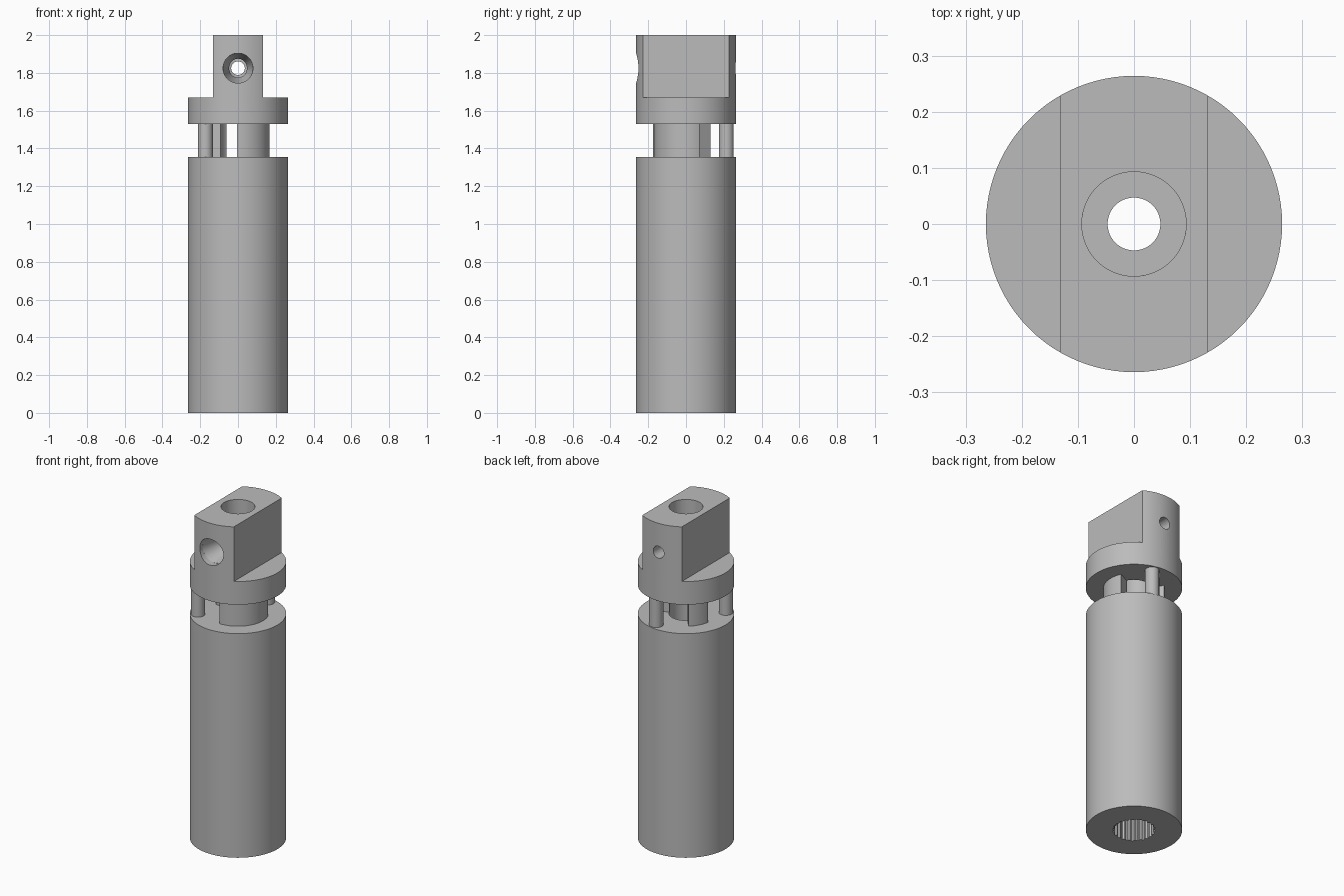
import bpy, bmesh, math
from mathutils import Matrix, Vector

if "Cube" in bpy.data.objects:
    bpy.data.objects.remove(bpy.data.objects["Cube"])

grey = bpy.data.materials.new("plain grey")
grey.use_nodes = True
COLOUR = (0.5, 0.5, 0.5, 1)
grey.diffuse_color = COLOUR
grey.node_tree.nodes["Principled BSDF"].inputs["Base Color"].default_value = COLOUR

R, BORE, SEGS = 0.264, 0.093, 96
BODY_TOP, FLANGE_LOW, FLANGE_TOP, TOP = 1.355, 1.53, 1.67, 2.0


def finish(bm, name):
    bmesh.ops.recalc_face_normals(bm, faces=bm.faces)
    mesh = bpy.data.meshes.new(name)
    bm.to_mesh(mesh)
    bm.free()
    mesh.materials.append(grey)
    obj = bpy.data.objects.new(name, mesh)
    bpy.context.collection.objects.link(obj)
    return obj


def smooth(obj):
    bpy.ops.object.select_all(action="DESELECT")
    obj.select_set(True)
    bpy.context.view_layer.objects.active = obj
    bpy.ops.object.shade_smooth_by_angle(angle=math.radians(30))


def lathe(name, profile, start=0, end=360, segs=SEGS, teeth=None):
    """Turn a closed (radius, z) profile; teeth is the set of notched points."""
    bm = bmesh.new()
    closed = end - start == 360
    rings = []
    for i in range(segs if closed else segs + 1):
        a = math.radians(start + (end - start) * i / segs)
        ring = []
        for k, (r, z) in enumerate(profile):
            if teeth and k in teeth and i % 4 < 2:
                r -= 0.008
            ring.append(bm.verts.new((r * math.cos(a), r * math.sin(a), z)))
        rings.append(ring)
    pairs = list(zip(rings, rings[1:]))
    if closed:
        pairs.append((rings[-1], rings[0]))
    else:
        bm.faces.new(rings[0])
        bm.faces.new(rings[-1])
    n = len(profile)
    for a, b in pairs:
        for k in range(n):
            m = (k + 1) % n
            bm.faces.new((a[k], a[m], b[m], b[k]))
    return finish(bm, name)


def rod(name, r1, r2, start, end):
    """Straight or tapered rod between two points."""
    start, end = Vector(start), Vector(end)
    axis = end - start
    turn = axis.to_track_quat("Z", "Y").to_matrix().to_4x4()
    bm = bmesh.new()
    bmesh.ops.create_cone(bm, cap_ends=True, segments=64, radius1=r1, radius2=r2,
                          depth=axis.length,
                          matrix=Matrix.Translation((start + end) / 2) @ turn)
    return finish(bm, name)


def box(name, centre, size):
    bm = bmesh.new()
    bmesh.ops.create_cube(bm, size=1, matrix=Matrix.Translation(centre) @ Matrix.Diagonal((*size, 1)))
    return finish(bm, name)


def cut(obj, cutters):
    """Subtract the cutters, apply the result and drop the cutters."""
    for c in cutters:
        c.hide_render = True
        mod = obj.modifiers.new("cut", "BOOLEAN")
        mod.operation, mod.solver, mod.object = "DIFFERENCE", "EXACT", c
    graph = bpy.context.evaluated_depsgraph_get()
    mesh = bpy.data.meshes.new_from_object(obj.evaluated_get(graph))
    obj.modifiers.clear()
    obj.data = mesh
    for c in cutters:
        bpy.data.objects.remove(c)


# Long body with a toothed socket below and a stepped bore above
LEDGE, SOCKET_TOP, PIN, SOCKET = 1.2, 0.9, 0.047, 0.118
body = lathe("body", [(R, 0), (R, BODY_TOP), (BORE, BODY_TOP), (BORE, LEDGE),
                      (PIN, LEDGE), (PIN, SOCKET_TOP), (SOCKET, SOCKET_TOP), (SOCKET, 0)],
             teeth={6, 7})
smooth(body)

# Neck: two tube segments with open gaps between them
for name, start, end, segs in (("wide_neck_wall", -92, 25, 32), ("narrow_neck_wall", 130, 171, 12)):
    wall = lathe(name, [(0.168, BODY_TOP), (0.168, FLANGE_LOW), (BORE, FLANGE_LOW), (BORE, BODY_TOP)],
                 start, end, segs)
    smooth(wall)

# A thin post in the middle of each gap
for name, angle in (("back_post", 77), ("front_post", 218)):
    a = math.radians(angle)
    x, y = 0.219 * math.cos(a), 0.219 * math.sin(a)
    smooth(rod(name, 0.039, 0.039, (x, y, BODY_TOP), (x, y, FLANGE_LOW)))

# Flange and flat-sided head with bore and stepped cross hole
head = lathe("head", [(R, FLANGE_LOW), (R, TOP), (BORE, TOP), (BORE, FLANGE_LOW)])
HOLE_Z = 1.825
cut(head, [box("side_cutter", (s * 0.332, 0, FLANGE_TOP + 0.25), (0.4, 0.8, 0.5)) for s in (-1, 1)])
cut(head, [rod("counterbore_cutter", 0.079, 0.079, (0, -0.4, HOLE_Z), (0, -0.225, HOLE_Z))])
cut(head, [rod("taper_cutter", 0.079, 0.045, (0, -0.226, HOLE_Z), (0, -0.07, HOLE_Z))])
cut(head, [rod("cross_hole_cutter", 0.036, 0.036, (0, 0, HOLE_Z), (0, 0.4, HOLE_Z))])
smooth(head)
